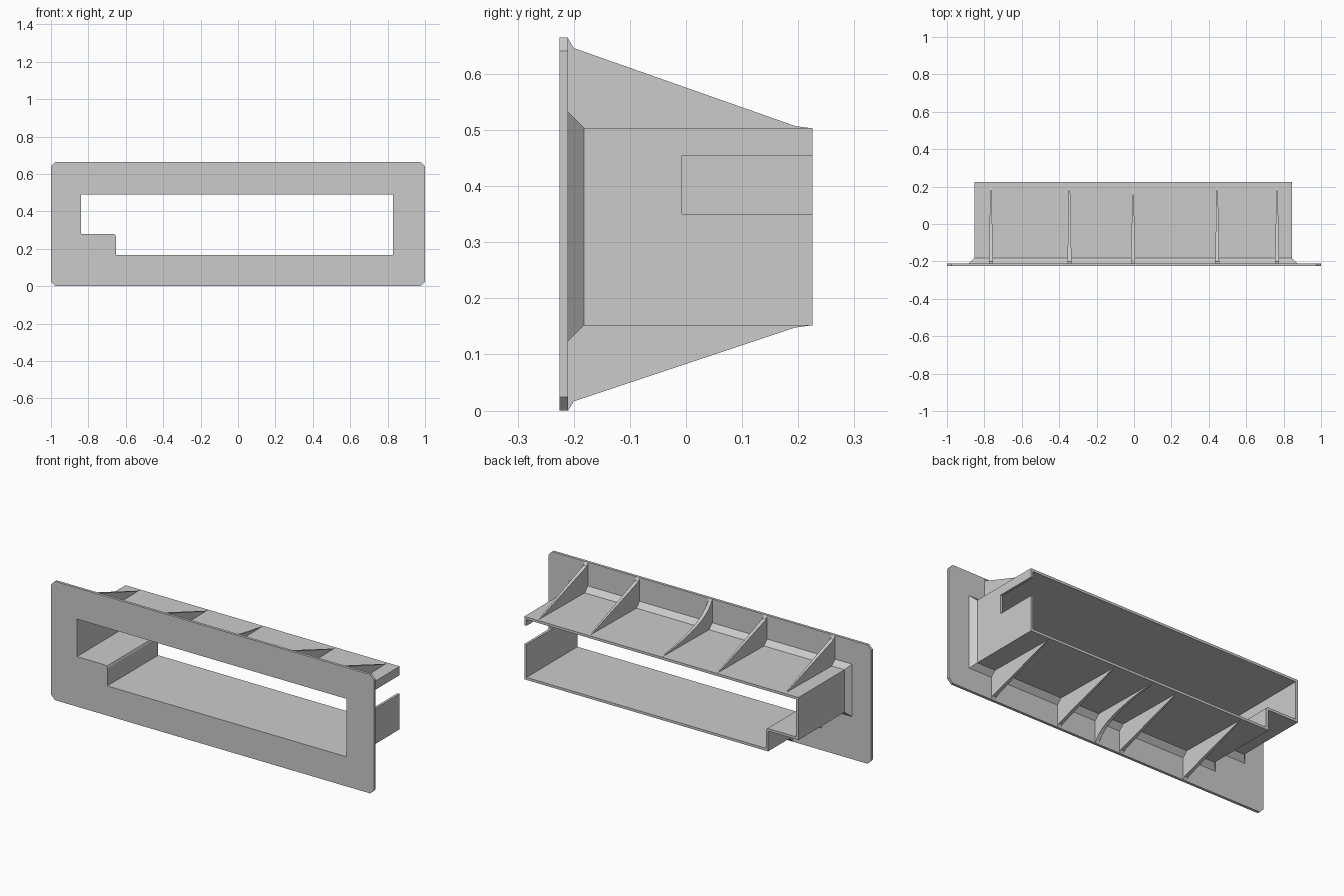
import bpy, bmesh

if "Cube" in bpy.data.objects:
    bpy.data.objects.remove(bpy.data.objects["Cube"])

FRONT, PLATE_BACK, REAR = -0.225, -0.21, 0.225
WALL, FLARE = 0.014, 0.028


def finish(name, bm):
    bmesh.ops.recalc_face_normals(bm, faces=bm.faces)
    me = bpy.data.meshes.new(name)
    bm.to_mesh(me)
    bm.free()
    ob = bpy.data.objects.new(name, me)
    bpy.context.collection.objects.link(ob)
    return ob


def opening(d=0.0, r=0.015):
    """Stepped opening outline in x, z, grown outward by d."""
    x0, x1, z0, z1 = -0.84 - d, 0.83 + d, 0.166 - d, 0.49 + d
    nx, nz = -0.652 - d, 0.28 - d
    return [(x0, nz), (nx - r, nz), (nx - 0.3 * r, nz - 0.3 * r), (nx, nz - r),
            (nx, z0), (x1, z0), (x1, z1), (x0, z1)]


def ring_loft(name, loops):
    """Closed skin through (outline, y) loops, last joined to first."""
    bm = bmesh.new()
    rows = [[bm.verts.new((x, y, z)) for x, z in pts] for pts, y in loops]
    n = len(rows[0])
    for k, a in enumerate(rows):
        b = rows[(k + 1) % len(rows)]
        for i in range(n):
            j = (i + 1) % n
            bm.faces.new((a[i], a[j], b[j], b[i]))
    return finish(name, bm)


# face plate: clipped rectangle with the stepped hole
c, top = 0.024, 0.665
outer = [(-1 + c, 0), (1 - c, 0), (1, c), (1, top - c),
         (1 - c, top), (-1 + c, top), (-1, top - c), (-1, c)]
bm = bmesh.new()
edges = []
for pts in (outer, opening()):
    vs = [bm.verts.new((x, FRONT, z)) for x, z in pts]
    edges += [bm.edges.new((vs[i - 1], vs[i])) for i in range(len(vs))]
bmesh.ops.triangle_fill(bm, edges=edges, use_beauty=True, normal=(0, -1, 0))
res = bmesh.ops.extrude_face_region(bm, geom=bm.faces[:], use_keep_orig=True)
bmesh.ops.translate(bm, vec=(0, PLATE_BACK - FRONT, 0),
                    verts=[v for v in res["geom"] if isinstance(v, bmesh.types.BMVert)])
bmesh.ops.dissolve_limit(bm, angle_limit=0.01, verts=bm.verts, edges=bm.edges)
finish("face_plate", bm)

# duct sleeve with a flared foot against the plate
sleeve = ring_loft("duct_sleeve", [
    (opening(), PLATE_BACK), (opening(), REAR), (opening(WALL, 0.006), REAR),
    (opening(WALL, 0.006), PLATE_BACK + FLARE), (opening(WALL + FLARE, 0.006), PLATE_BACK)])

# slot in the right wall, open to the rear
bpy.ops.mesh.primitive_cube_add(size=1, location=(0.84, 0.1465, 0.4025))
cutter = bpy.context.object
cutter.name = "slot_cutter"
cutter.scale = (0.08, 0.307, 0.105)
cutter.hide_render = True
cutter.hide_set(True)
mod = sleeve.modifiers.new("slot", 'BOOLEAN')
mod.operation, mod.solver, mod.object = 'DIFFERENCE', 'EXACT', cutter
bpy.context.view_layer.objects.active = sleeve
bpy.ops.object.modifier_apply(modifier=mod.name)
bpy.data.objects.remove(cutter)


def rib(name, x, upper, curved):
    """Thin triangular gusset tapering toward the rear."""
    edge = [(PLATE_BACK, 0.663), (-0.2, 0.646)]
    if curved:
        p0, p1, p2 = (-0.2, 0.646), (-0.14, 0.545), (0.195, 0.507)
        for i in range(1, 8):
            t = i / 8
            edge.append(tuple((1 - t) ** 2 * a + 2 * t * (1 - t) * b + t * t * e
                              for a, b, e in zip(p0, p1, p2)))
    edge += [(0.195, 0.507), (REAR, 0.503), (REAR, 0.499), (PLATE_BACK, 0.499)]
    if not upper:
        edge = [(y, 0.655 - z if z < 0.51 else 0.152 - (z - 0.507) * 0.152 / 0.156)
                for y, z in edge]
    bm = bmesh.new()
    sides = []
    for s in (-1, 1):
        sides.append([bm.verts.new((x + s * (0.003 + 0.008 * (REAR - y) / 0.435), y, z))
                      for y, z in edge])
        bm.faces.new(sides[-1])
    a, b = sides
    for i in range(len(a)):
        bm.faces.new((a[i - 1], a[i], b[i], b[i - 1]))
    finish(name, bm)


# gussets above and below the sleeve; the middle ones are curved
for i, x in enumerate((-0.765, -0.345, -0.005, 0.445, 0.765)):
    rib(f"upper_rib_{i}", x, True, i == 2)
for i, x in enumerate((-0.5, -0.095, 0.06, 0.30, 0.72)):
    rib(f"lower_rib_{i}", x, False, i == 2)
